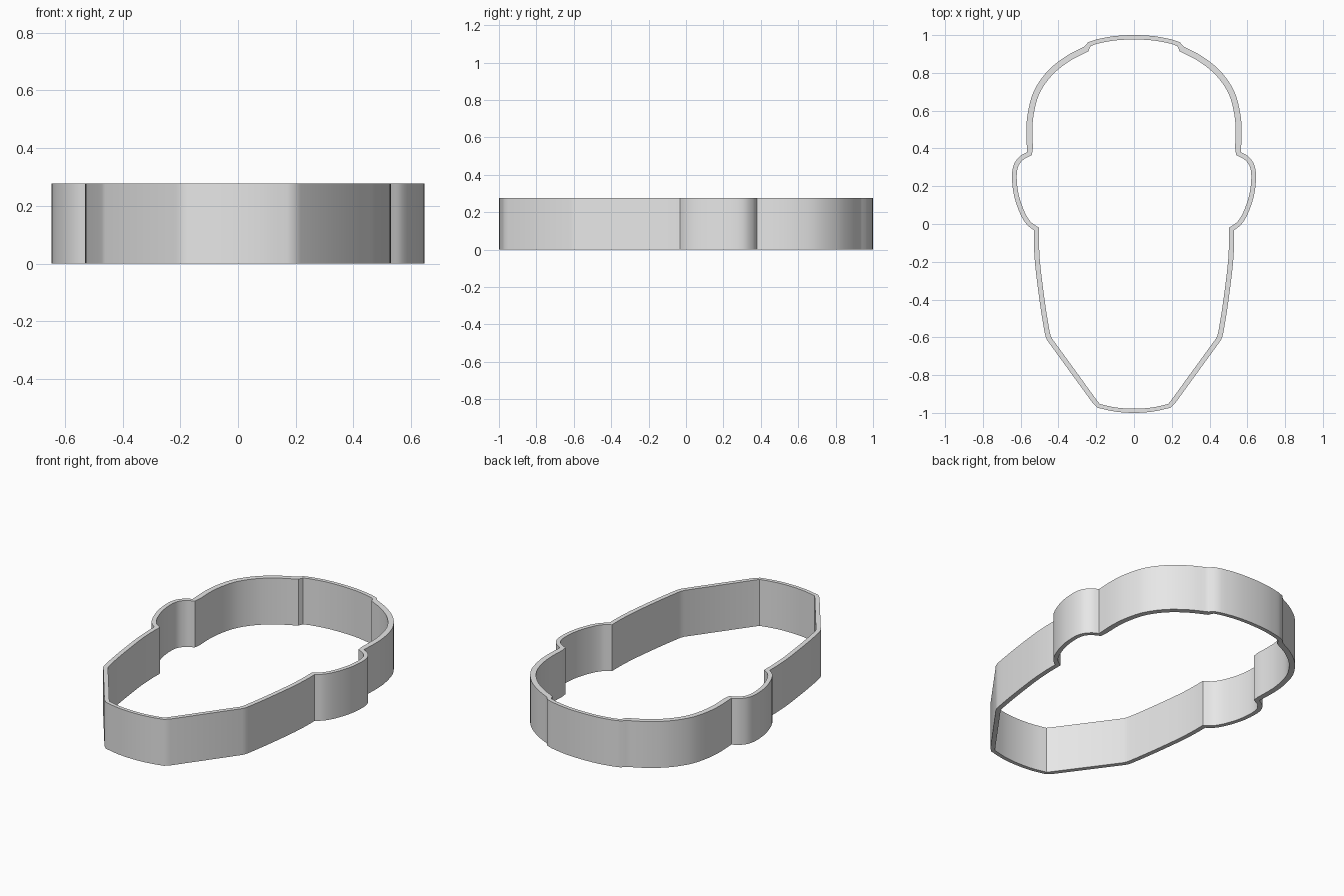
import bpy
import bmesh
from mathutils import Vector

if "Cube" in bpy.data.objects:
    bpy.data.objects.remove(bpy.data.objects["Cube"], do_unlink=True)

HEIGHT = 0.277

# Half outline, top to bottom: (wall thickness, smoothing steps, points) between sharp corners
SECTIONS = [
    (0.023, 3, [(0, 1.0), (0.11, 0.994), (0.2, 0.977)]),                     # crown
    (0.023, 1, [(0.2, 0.977), (0.243, 0.962), (0.262, 0.94)]),               # crown step
    (0.032, 5, [(0.262, 0.94), (0.36, 0.888), (0.455, 0.812), (0.527, 0.71),
                (0.56, 0.6), (0.57, 0.5), (0.566, 0.38)]),                   # head side
    (0.025, 5, [(0.566, 0.38), (0.604, 0.358), (0.636, 0.315), (0.646, 0.25),
                (0.636, 0.155), (0.605, 0.06), (0.57, 0.0), (0.53, -0.033)]),  # ear
    (0.027, 4, [(0.53, -0.033), (0.53, -0.1), (0.523, -0.22), (0.498, -0.42),
                (0.473, -0.575), (0.46, -0.615)]),                           # cheek
    (0.026, 1, [(0.46, -0.615), (0.217, -0.95), (0.192, -0.973)]),           # jaw
    (0.022, 4, [(0.192, -0.973), (0.1, -0.993), (0, -1.0)]),                 # chin
]


def phantom(end, neighbour):
    """Tangent helper beyond an end point, mirrored on the centre line."""
    if end.x == 0:
        return Vector((-neighbour.x, neighbour.y))
    return 2 * end - neighbour


def smooth_path(points, steps):
    p = [Vector(q) for q in points]
    p = [phantom(p[0], p[1])] + p + [phantom(p[-1], p[-2])]
    path = []
    for a, b, c, d in zip(p, p[1:], p[2:], p[3:]):
        for i in range(steps):
            t = i / steps
            path.append(0.5 * (2 * b + (c - a) * t + (2 * a - 5 * b + 4 * c - d) * t ** 2
                               + (3 * b - a - 3 * c + d) * t ** 3))
    return path


# Closed outline with a wall thickness at each point
half = [(q, wall) for wall, steps, pts in SECTIONS for q in smooth_path(pts, steps)]
half.append((Vector((0, -1)), SECTIONS[-1][0]))
outline = half + [(Vector((-q.x, q.y)), wall) for q, wall in reversed(half[1:-1])]
count = len(outline)


def inward(a, b):
    d = (b - a).normalized()
    return Vector((d.y, -d.x))


# Inner edge by mitred offset
inner = []
for i, (q, wall) in enumerate(outline):
    n1 = inward(outline[i - 1][0], q)
    n2 = inward(q, outline[(i + 1) % count][0])
    inner.append(q + (n1 + n2) * wall / (1 + n1.dot(n2)))

# Flat ring, raised into a wall
bm = bmesh.new()
outer_verts = [bm.verts.new((q.x, q.y, 0)) for q, wall in outline]
inner_verts = [bm.verts.new((q.x, q.y, 0)) for q in inner]
for i in range(count):
    j = (i + 1) % count
    bm.faces.new((outer_verts[i], outer_verts[j], inner_verts[j], inner_verts[i]))
raised = bmesh.ops.extrude_face_region(bm, geom=bm.faces[:], use_keep_orig=True)
bmesh.ops.translate(bm, vec=(0, 0, HEIGHT),
                    verts=[g for g in raised["geom"] if isinstance(g, bmesh.types.BMVert)])
bmesh.ops.recalc_face_normals(bm, faces=bm.faces[:])
mesh = bpy.data.meshes.new("cutter_wall")
bm.to_mesh(mesh)
bm.free()

# Plain grey material
grey = bpy.data.materials.new("light grey")
grey.use_nodes = True
colour = (0.8, 0.8, 0.8, 1)
grey.diffuse_color = colour
grey.node_tree.nodes["Principled BSDF"].inputs["Base Color"].default_value = colour
mesh.materials.append(grey)

wall_object = bpy.data.objects.new("cutter_wall", mesh)
bpy.context.collection.objects.link(wall_object)
bpy.ops.object.select_all(action="DESELECT")
wall_object.select_set(True)
bpy.context.view_layer.objects.active = wall_object
bpy.ops.object.shade_smooth_by_angle()
